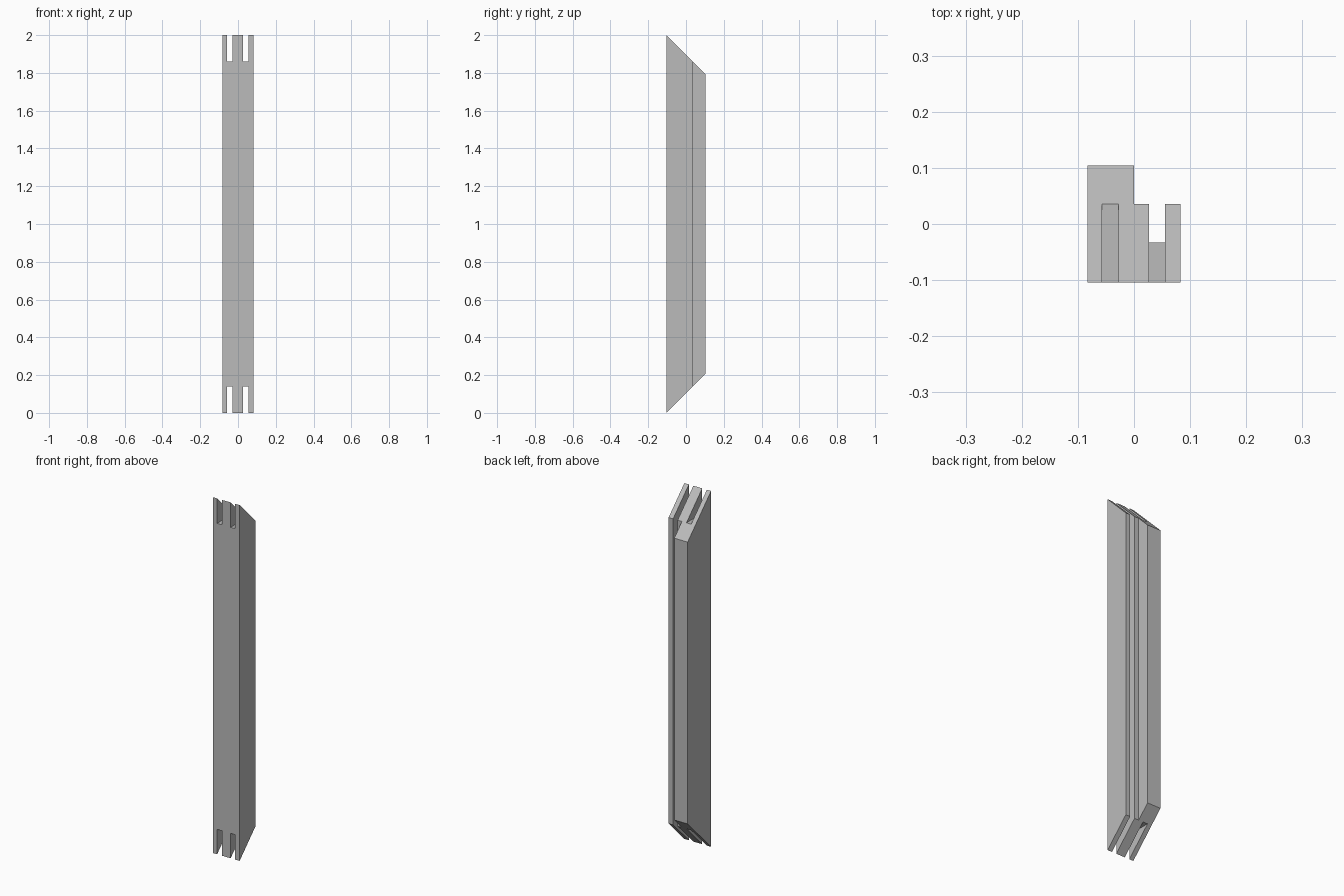
import bpy, bmesh
from mathutils import Vector

cube = bpy.data.objects.get("Cube")
if cube:
    bpy.data.objects.remove(cube, do_unlink=True)

HALF_W, FRONT, BACK, STEP = 0.083, -0.104, 0.104, 0.036
HEIGHT = 2.0
SLOT_DEPTH = STEP - FRONT

grey = bpy.data.materials.new("plain grey")
grey.use_nodes = True
grey.diffuse_color = (0.5, 0.5, 0.5, 1)
grey.node_tree.nodes["Principled BSDF"].inputs["Base Color"].default_value = (0.5, 0.5, 0.5, 1)


def finish(name, bm):
    bmesh.ops.recalc_face_normals(bm, faces=bm.faces)
    mesh = bpy.data.meshes.new(name)
    bm.to_mesh(mesh)
    bm.free()
    mesh.materials.append(grey)
    obj = bpy.data.objects.new(name, mesh)
    bpy.context.collection.objects.link(obj)
    return obj


def prism(bm, outline, z0, z1):
    face = bm.faces.new([bm.verts.new((x, y, z0)) for x, y in outline])
    top = bmesh.ops.extrude_face_region(bm, geom=[face])["geom"]
    verts = [v for v in top if isinstance(v, bmesh.types.BMVert)]
    bmesh.ops.translate(bm, verts=verts, vec=(0, 0, z1 - z0))


# Moulding: stepped section with a full-length groove in the thin half
bm = bmesh.new()
G0, G1, GROOVE_FLOOR = 0.027, 0.055, -0.033
prism(bm, [(-HALF_W, FRONT), (HALF_W, FRONT), (HALF_W, STEP), (G1, STEP),
           (G1, GROOVE_FLOOR), (G0, GROOVE_FLOOR), (G0, STEP), (0, STEP),
           (0, BACK), (-HALF_W, BACK)], 0, HEIGHT)

# Mitred ends at 45 degrees, capped after each cut
for z, side in ((0, -1), (HEIGHT, 1)):
    bmesh.ops.bisect_plane(bm, geom=bm.verts[:] + bm.edges[:] + bm.faces[:],
                           plane_co=(0, FRONT, z), plane_no=Vector((0, 1, side)),
                           clear_outer=True)
    bmesh.ops.holes_fill(bm, edges=[e for e in bm.edges if e.is_boundary], sides=0)
bmesh.ops.dissolve_degenerate(bm, dist=0.0001, edges=bm.edges)
rail = finish("mitred_rail", bm)

# Two joint slots at each end
for x0, x1 in ((-0.057, -0.028), (G0, G1)):
    for z0, z1 in ((-0.1, SLOT_DEPTH), (HEIGHT - SLOT_DEPTH, HEIGHT + 0.1)):
        bm = bmesh.new()
        prism(bm, [(x0, FRONT - 0.1), (x1, FRONT - 0.1), (x1, STEP), (x0, STEP)], z0, z1)
        cutter = finish("slot_cutter", bm)
        cutter.hide_render = True
        mod = rail.modifiers.new("slot", "BOOLEAN")
        mod.operation = "DIFFERENCE"
        mod.solver = "EXACT"
        mod.object = cutter
        bpy.context.view_layer.objects.active = rail
        bpy.ops.object.modifier_apply(modifier=mod.name)
        bpy.data.objects.remove(cutter, do_unlink=True)
